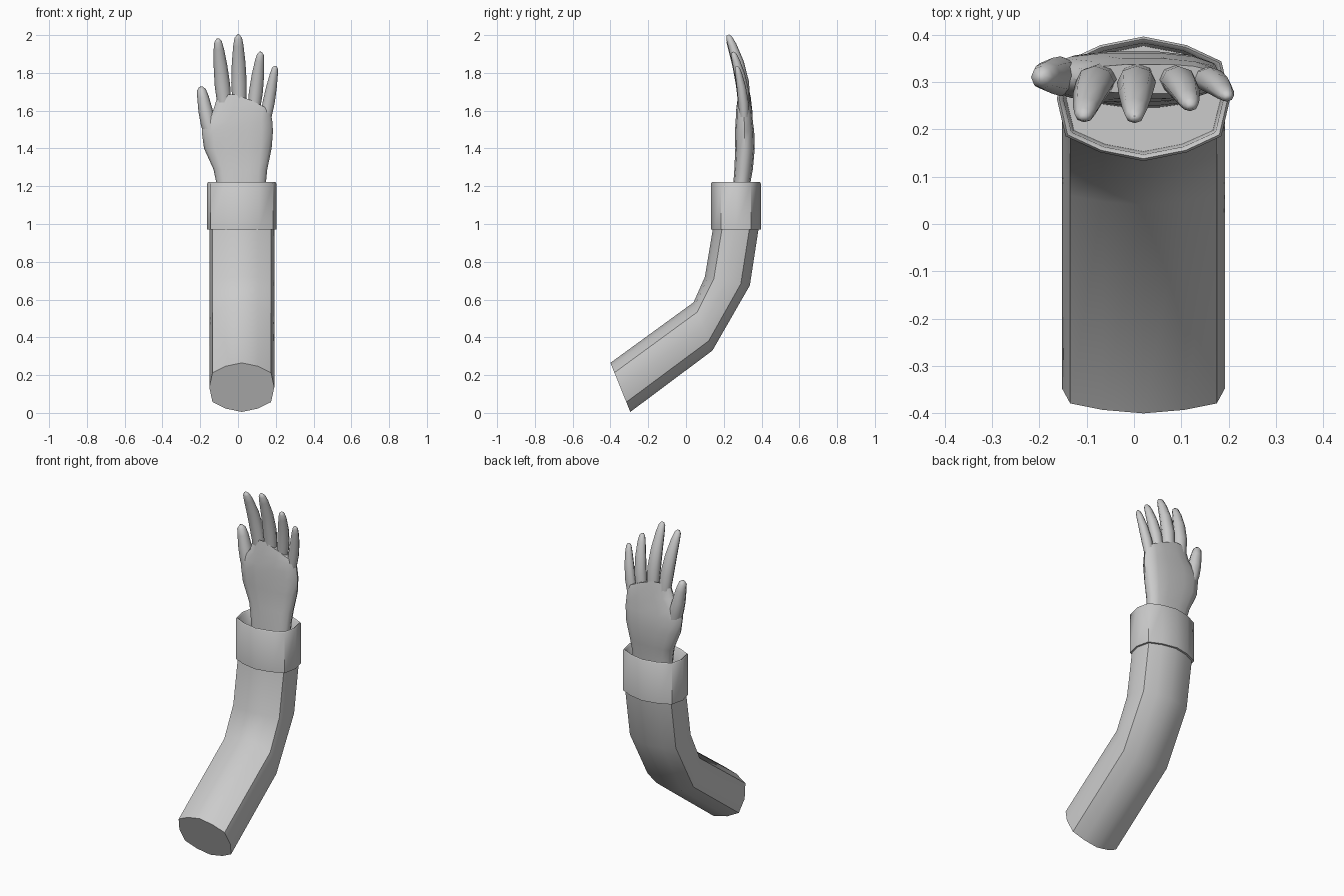
import bpy, bmesh, math
from mathutils import Vector

if "Cube" in bpy.data.objects:
    bpy.data.objects.remove(bpy.data.objects["Cube"])

# Half of the rounded sleeve outline, mirrored to a full loop
HALF = [(0, -1), (.5, -.86), (.9, -.6), (1, 0), (.9, .6), (.5, .86), (0, 1)]
OUTLINE = HALF + [(-u, v) for u, v in HALF[-2:0:-1]]


def loft(name, rings, angle=50, closed=False):
    """Skin a list of equal-length point rings, capping or joining the ends."""
    bm = bmesh.new()
    rows = [[bm.verts.new(p) for p in r] for r in rings]
    n = len(rows[0])
    pairs = list(zip(rows, rows[1:]))
    for a, b in pairs:
        for i in range(n):
            j = (i + 1) % n
            bm.faces.new((a[i], a[j], b[j], b[i]))
    bm.faces.new(rows[0][::-1])
    bm.faces.new(rows[-1])
    bmesh.ops.recalc_face_normals(bm, faces=bm.faces)
    me = bpy.data.meshes.new(name)
    bm.to_mesh(me)
    bm.free()
    ob = bpy.data.objects.new(name, me)
    bpy.context.collection.objects.link(ob)
    bpy.ops.object.select_all(action='DESELECT')
    ob.select_set(True)
    bpy.context.view_layer.objects.active = ob
    bpy.ops.object.shade_smooth_by_angle(angle=math.radians(angle))
    return ob


def section(front, back, half_w):
    """Sleeve outline spanning a front and a back point given as (y, z)."""
    f, b = Vector(front), Vector(back)
    pts = []
    for u, v in OUTLINE:
        p = f.lerp(b, (v + 1) / 2)
        pts.append((.02 + half_w * u, p.x, p.y))
    return pts


# Bent sleeve
loft("sleeve", [section(f, b, .172) for f, b in [
    ((-.40, .265), (-.295, .005)),
    ((.04, .585), (.14, .33)),
    ((.10, .72), (.338, .675)),
    ((.143, .98), (.385, .98))]])

# Cuff with a thin rim and a recessed opening
def cuff_ring(z, inset):
    return section((.133 + inset, z), (.396 - inset, z), .183 - inset)

loft("cuff", [cuff_ring(z, i) for z, i in [
    (.972, .012), (.972, 0), (1.215, 0), (1.222, .005), (1.215, .014), (1.08, .02)]])

# Palm: left x, right x, front y, back y, z
palm = [(-.10, .135, .245, .335, 1.06), (-.115, .148, .25, .342, 1.22),
        (-.13, .155, .255, .355, 1.29), (-.18, .178, .26, .365, 1.40),
        (-.192, .185, .258, .362, 1.49), (-.185, .182, .262, .355, 1.54),
        (-.132, .177, .264, .350, 1.60)]
N = 14


def palm_ring(x0, x1, y0, y1, z, top=False):
    pts = []
    for i in range(N):
        a = math.tau * i / N
        c, s = math.cos(a), math.sin(a)
        x = (x0 + x1) / 2 + (x1 - x0) / 2 * math.copysign(abs(c) ** .8, c)
        y = (y0 + y1) / 2 + (y1 - y0) / 2 * math.copysign(abs(s) ** .7, s)
        # Knuckle line slopes down towards the little finger
        k = 1.685 - max(0, x - .01) * .5 - max(0, -x - .07) * .5
        pts.append((x, y, k if top else min(z, k - .03)))
    return pts


loft("palm", [palm_ring(*p) for p in palm]
     + [palm_ring(-.112, .173, .275, .338, 0, True)])


def finger(name, path, radii, depth=.85):
    """Tapered finger following a path of points."""
    path = [Vector(p) for p in path]
    rings = []
    for i, p in enumerate(path):
        t = (path[min(i + 1, len(path) - 1)] - path[max(i - 1, 0)]).normalized()
        side = (Vector((1, 0, 0)) - t * t.x).normalized()
        out = t.cross(side)
        rings.append([p + side * radii[i] * math.cos(a) + out * radii[i] * depth * math.sin(a)
                      for a in [math.tau * k / 8 for k in range(8)]])
    loft(name, rings, 60)


# Fingers: base x, base z, tip x, tip y, tip z, base radius
for name, bx, bz, tx, ty, tz, r in [
        ("index_finger", -.072, 1.63, -.107, .224, 1.98, .041),
        ("middle_finger", .007, 1.64, .001, .222, 2.0, .041),
        ("ring_finger", .084, 1.61, .120, .248, 1.91, .037),
        ("little_finger", .147, 1.56, .198, .268, 1.836, .032)]:
    path = []
    for t in (0, .3, .6, .85, .96, 1):
        path.append((bx + (tx - bx) * t, .308 + (ty - .308) * t ** 1.9, bz + (tz - bz) * t))
    finger(name, path, [r * k for k in (.9, 1, .88, .66, .48, .2)])

# Thumb
finger("thumb", [(-.13, .31, 1.44), (-.155, .312, 1.53), (-.172, .313, 1.60),
                 (-.185, .312, 1.67), (-.194, .31, 1.71), (-.197, .309, 1.727)],
       [.035, .042, .038, .031, .024, .009], 1)
